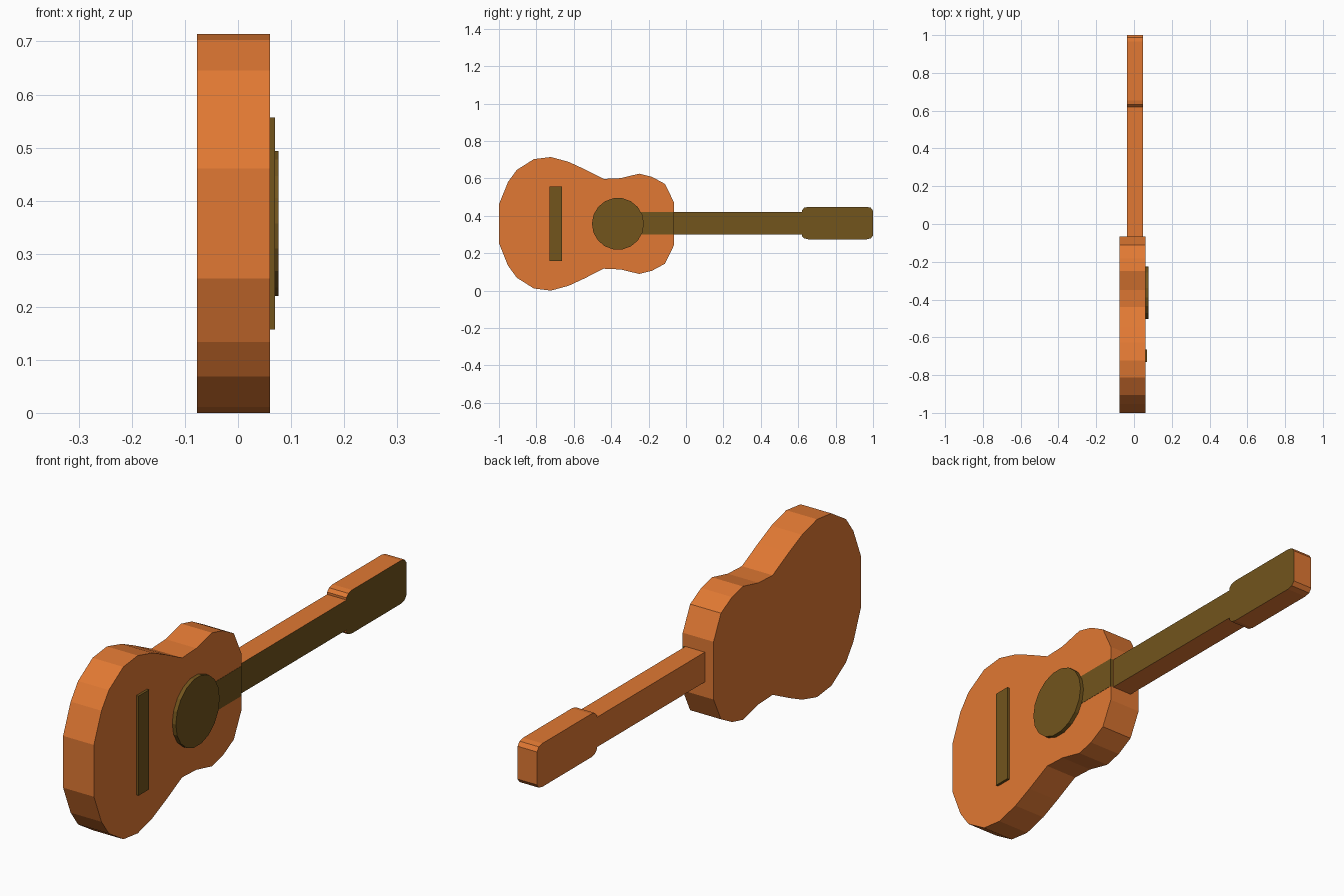
import bpy, bmesh, math

if "Cube" in bpy.data.objects:
    bpy.data.objects.remove(bpy.data.objects["Cube"])

CZ = 0.357  # height of the instrument's long axis


def material(name, rgb):
    m = bpy.data.materials.new(name)
    m.diffuse_color = (*rgb, 1)
    m.use_nodes = True
    m.node_tree.nodes["Principled BSDF"].inputs["Base Color"].default_value = m.diffuse_color
    return m


ORANGE = material("orange_wood", (0.75, 0.19, 0.033))
BROWN = material("dark_wood", (0.17, 0.09, 0.012))


def prism(name, outline, x0, x1, side, front):
    """Extrude a (y, z) outline from x0 to x1; the +x face gets the front material."""
    bm = bmesh.new()
    back = [bm.verts.new((x0, y, z)) for y, z in outline]
    fore = [bm.verts.new((x1, y, z)) for y, z in outline]
    n = len(outline)
    bm.faces.new(back[::-1])
    bm.faces.new(fore).material_index = 1
    for i in range(n):
        j = (i + 1) % n
        bm.faces.new((back[i], back[j], fore[j], fore[i]))
    bmesh.ops.recalc_face_normals(bm, faces=bm.faces)
    me = bpy.data.meshes.new(name)
    bm.to_mesh(me)
    bm.free()
    me.materials.append(side)
    me.materials.append(front)
    ob = bpy.data.objects.new(name, me)
    bpy.context.collection.objects.link(ob)
    return ob


def mirrored(half, cz):
    """Close a half outline of (y, height above axis) by mirroring it in z."""
    return [(y, cz + h) for y, h in half] + [(y, cz - h) for y, h in reversed(half)]


def box(y0, y1, z0, z1):
    return [(y0, z0), (y1, z0), (y1, z1), (y0, z1)]


# Waisted body
body_half = [(-1.0, 0.104), (-0.952, 0.223), (-0.905, 0.288), (-0.813, 0.346),
             (-0.722, 0.357), (-0.627, 0.331), (-0.545, 0.293), (-0.44, 0.24),
             (-0.35, 0.244), (-0.25, 0.268), (-0.182, 0.251), (-0.112, 0.213),
             (-0.065, 0.116)]
prism("body", mirrored(body_half, CZ), -0.077, 0.06, ORANGE, ORANGE)

# Neck with rounded headstock, dark on the playing face
neck_half = [(-0.065, 0.06), (0.62, 0.06), (0.62, 0.069), (0.632, 0.082), (0.655, 0.087),
             (0.965, 0.087), (0.988, 0.082), (1.0, 0.066)]
prism("neck_and_headstock", mirrored(neck_half, 0.361), -0.038, 0.048, ORANGE, BROWN)

# Fingerboard end lying on the body
prism("fingerboard_end", box(-0.30, -0.065, 0.301, 0.421), 0.05, 0.061, BROWN, BROWN)

# Sound hole disc
disc = [(-0.364 + 0.139 * math.cos(math.tau * i / 18),
         CZ + 0.139 * math.sin(math.tau * i / 18)) for i in range(18)]
prism("sound_hole", disc, 0.058, 0.076, BROWN, BROWN)

# Bridge
prism("bridge", box(-0.73, -0.664, 0.157, 0.557), 0.058, 0.07, BROWN, BROWN)
